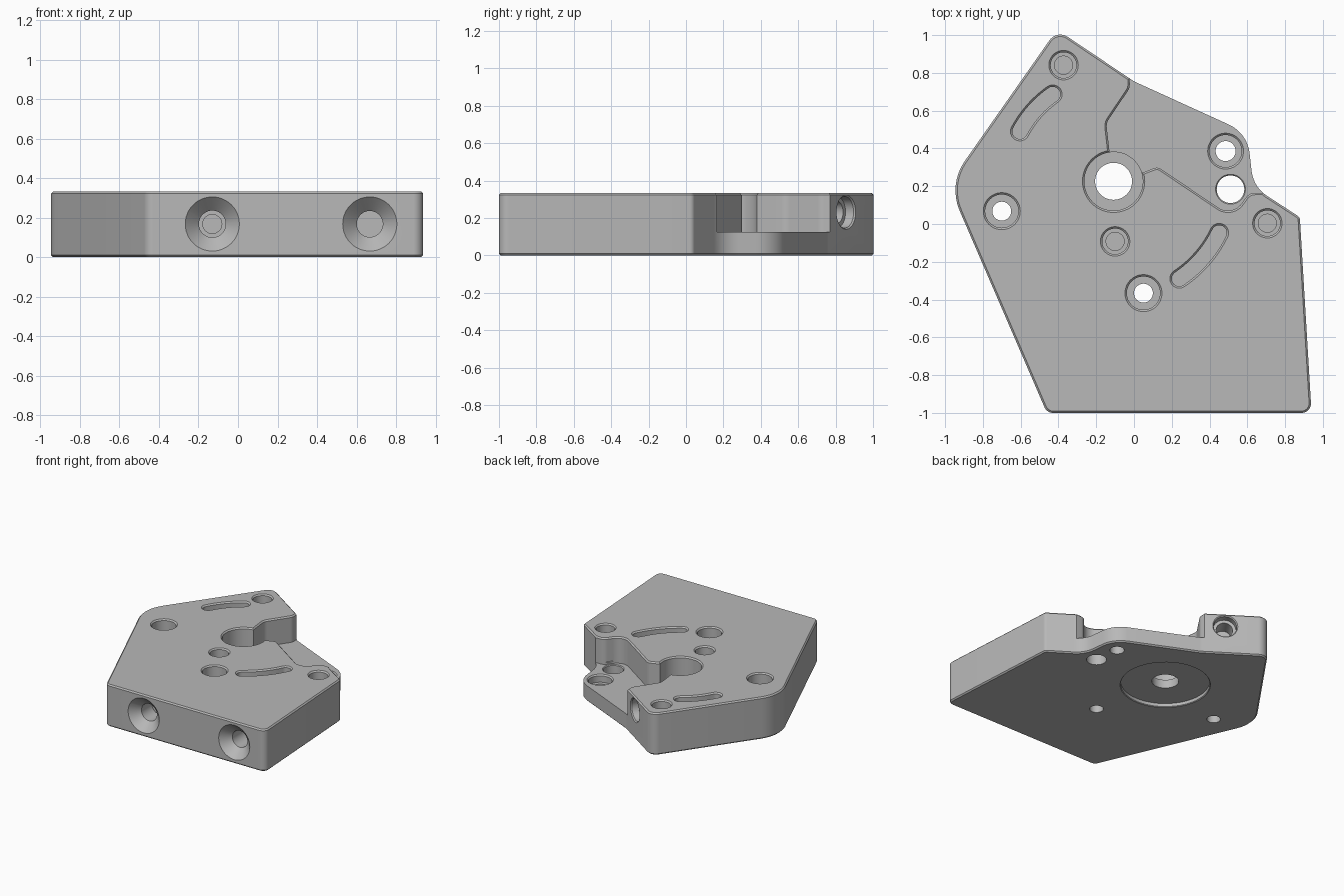
import bpy, bmesh, math
from mathutils import Vector, Matrix

if "Cube" in bpy.data.objects:
    bpy.data.objects.remove(bpy.data.objects["Cube"], do_unlink=True)

H = 0.333        # plate thickness
POCKET = 0.125   # height of the pocket floor
C = 0.01         # edge chamfer
OVER = 0.02      # how far cutters stick out
CENTRE = (-0.108, 0.226)

metal = bpy.data.materials.new("machined_grey")
metal.use_nodes = True
metal.diffuse_color = (0.48, 0.48, 0.48, 1)
metal.node_tree.nodes["Principled BSDF"].inputs["Base Color"].default_value = (0.48, 0.48, 0.48, 1)


def loft(name, rings, matrix=Matrix()):
    """Closed solid skinned through rings of equal point count."""
    bm = bmesh.new()
    loops = [[bm.verts.new(matrix @ Vector(p)) for p in ring] for ring in rings]
    for a, b in zip(loops, loops[1:]):
        for i in range(len(a)):
            j = (i + 1) % len(a)
            bm.faces.new((a[i], a[j], b[j], b[i]))
    bm.faces.new(loops[0])
    bm.faces.new(loops[-1])
    bmesh.ops.recalc_face_normals(bm, faces=bm.faces)
    mesh = bpy.data.meshes.new(name)
    bm.to_mesh(mesh)
    bm.free()
    mesh.materials.append(metal)
    obj = bpy.data.objects.new(name, mesh)
    bpy.context.collection.objects.link(obj)
    return obj


def fillet(corners):
    """Round each (x, y, radius) corner of a polygon."""
    pts, n = [], len(corners)
    for i, (x, y, r) in enumerate(corners):
        p = Vector((x, y))
        if r == 0:
            pts.append(p)
            continue
        u = (Vector(corners[i - 1][:2]) - p).normalized()
        v = (Vector(corners[(i + 1) % n][:2]) - p).normalized()
        half = u.angle(v) / 2
        mid = p + (u + v).normalized() * r / math.sin(half)
        a = p + u * r / math.tan(half) - mid
        b = p + v * r / math.tan(half) - mid
        turn = math.atan2(a.x * b.y - a.y * b.x, a.dot(b))
        steps = max(4, int(abs(turn) * 8))
        pts += [mid + Matrix.Rotation(turn * k / steps, 2) @ a for k in range(steps + 1)]
    return pts


def offset(pts, d):
    """Mitred offset, positive grows the polygon."""
    n = len(pts)
    area = sum(pts[i - 1].x * pts[i].y - pts[i].x * pts[i - 1].y for i in range(n))
    s = 1 if area > 0 else -1
    out = []
    for i, p in enumerate(pts):
        e, f = (p - pts[i - 1]).normalized(), (pts[(i + 1) % n] - p).normalized()
        m, k = Vector((e.y, -e.x)) * s, Vector((f.y, -f.x)) * s
        out.append(p + (m + k) * d / (1 + m.dot(k)))
    return out


def prism(name, pts, levels):
    """Stack of (z, growth) outlines."""
    return loft(name, [[(p.x, p.y, z) for p in offset(pts, g)] for z, g in levels])


cutters = []


def bore(mouth, direction, steps, chamfer=C):
    """Stepped hole: steps are (depth, radius) from the mouth inward."""
    r = steps[0][1]
    profile = [(OVER, r + chamfer + OVER), (-chamfer, r)]
    for i, (depth, rad) in enumerate(steps):
        if i:
            profile.append((-steps[i - 1][0], rad))
        profile.append((-depth, rad))
    m = Matrix.Translation(mouth) @ Vector(direction).to_track_quat('Z', 'Y').to_matrix().to_4x4()
    angles = [math.tau * k / 48 for k in range(48)]
    cutters.append(loft("bore_cutter", [[(rad * math.cos(a), rad * math.sin(a), z) for a in angles]
                                        for z, rad in profile], m))


def arc_slot(radius, start, end, half, depth):
    """Curved slot about the centre bore, angles in degrees."""
    a0, a1 = math.radians(start), math.radians(end)

    def polar(r, a, origin=Vector(CENTRE)):
        return origin + Vector((r * math.cos(a), r * math.sin(a)))
    n = 12
    pts = [polar(radius + half, a0 + (a1 - a0) * k / n) for k in range(n + 1)]
    pts += [polar(half, a1 + math.pi * k / n, polar(radius, a1)) for k in range(1, n)]
    pts += [polar(radius - half, a1 + (a0 - a1) * k / n) for k in range(n + 1)]
    pts += [polar(half, a0 + math.pi * (1 + k / n), polar(radius, a0)) for k in range(1, n)]
    cutters.append(prism("slot_cutter", pts, [(H - depth, 0), (H - C, 0), (H + OVER, C + OVER)]))


# Main plate
outline = fillet([(-0.408, 1.029, 0.07), (0, 0.755, 0.12), (0.6, 0.482, 0.19), (0.632, 0.196, 0.18),
                  (0.878, 0.036, 0.03), (0.94, -1, 0.05), (-0.461, -1, 0.05), (-0.983, 0.209, 0.27)])
plate = prism("mounting_plate", outline, [(0, -C), (C, 0), (H - C, 0), (H, -C)])

# Stepped-down pocket at the back left
pocket = fillet([(-0.03, 1.2, 0), (-0.022, 0.72, 0.06), (-0.147, 0.535, 0.07), (-0.127, 0.36, 0),
                 (-0.108, 0.226, 0), (0.04, 0.27, 0), (0.125, 0.303, 0.04), (0.52, 0.037, 0.09),
                 (0.61, 0.165, 0.06), (1.2, 0.165, 0), (1.2, 1.2, 0)])
cutters.append(prism("pocket_cutter", pocket, [(POCKET, 0), (H - C, 0), (H + OVER, C + OVER)]))

UP, DOWN, FRONT = (0, 0, 1), (0, 0, -1), (0, -1, 0)

# Centre bore, with a shallow round recess underneath
bore((*CENTRE, H), UP, [(0.235, 0.155), (0.4, 0.098)])
bore((*CENTRE, 0), DOWN, [(0.03, 0.325)], 0.005)

# Counterbored through holes
for x, y in [(-0.70, 0.068), (0.05, -0.366)]:
    bore((x, y, H), UP, [(0.18, 0.088), (0.4, 0.05)])
bore((0.485, 0.386, POCKET), UP, [(0.06, 0.085), (0.3, 0.053)])
bore((0.511, 0.184, POCKET), UP, [(0.3, 0.073)], 0.006)

# Blind holes
for x, y in [(-0.373, 0.841), (0.706, 0.004), (-0.1, -0.092)]:
    bore((x, y, H), UP, [(0.17, 0.068), (0.25, 0.048)])

# Curved slots
arc_slot(0.562, 125, 152, 0.04, 0.07)
arc_slot(0.622, -56, -26, 0.04, 0.07)

# Countersunk holes in the front edge
bore((-0.13, -1, 0.168), FRONT, [(0.2, 0.068), (0.3, 0.048)], 0.069)
bore((0.667, -1, 0.168), FRONT, [(0.3, 0.066)], 0.071)

# Stepped hole in the angled back edge
bore((-0.15, 0.856, 0.231), (0.557, 0.83, 0), [(0.06, 0.084), (0.18, 0.06)], 0.008)

# Cut everything out of the plate
bpy.ops.object.select_all(action='DESELECT')
plate.select_set(True)
bpy.context.view_layer.objects.active = plate
for cutter in cutters:
    cutter.hide_render = True
    mod = plate.modifiers.new("cut", 'BOOLEAN')
    mod.operation, mod.solver, mod.object = 'DIFFERENCE', 'EXACT', cutter
    bpy.ops.object.modifier_apply(modifier=mod.name)
    bpy.data.objects.remove(cutter, do_unlink=True)

bpy.ops.object.shade_smooth_by_angle(angle=math.radians(25))
